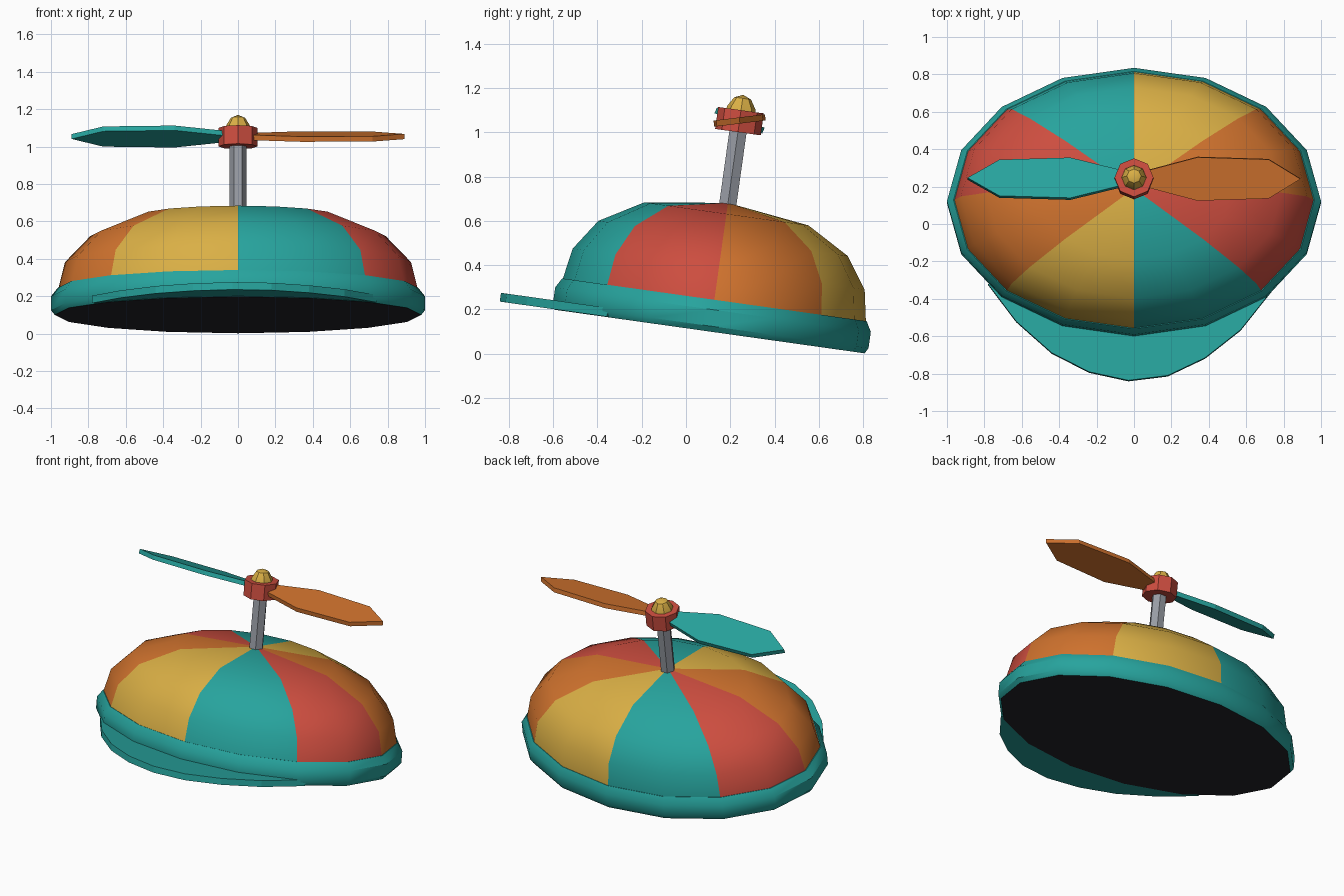
import bpy, bmesh, math
from mathutils import Matrix, Vector

if "Cube" in bpy.data.objects:
    bpy.data.objects.remove(bpy.data.objects["Cube"])

# The whole cap leans back by 8 degrees
TILT = Matrix.Translation((0, 0.108, 0.10)) @ Matrix.Rotation(math.radians(-8), 4, 'X')
DEPTH = 0.72  # cap depth relative to its width


def material(name, rgb):
    m = bpy.data.materials.new(name)
    m.diffuse_color = (*rgb, 1)
    m.use_nodes = True
    m.node_tree.nodes["Principled BSDF"].inputs["Base Color"].default_value = m.diffuse_color
    return m


teal = material("teal", (0.02, 0.37, 0.34))
red = material("red", (0.61, 0.075, 0.05))
orange = material("orange", (0.63, 0.17, 0.027))
yellow = material("yellow", (0.70, 0.43, 0.06))
grey = material("grey", (0.32, 0.34, 0.38))
black = material("black", (0.02, 0.018, 0.025))


def finish(name, bm, mats, matrix=Matrix(), smooth=None):
    bmesh.ops.recalc_face_normals(bm, faces=bm.faces)
    bm.transform(TILT @ matrix)
    mesh = bpy.data.meshes.new(name)
    bm.to_mesh(mesh)
    bm.free()
    for m in mats:
        mesh.materials.append(m)
    ob = bpy.data.objects.new(name, mesh)
    bpy.context.collection.objects.link(ob)
    if smooth:
        bpy.ops.object.select_all(action='DESELECT')
        ob.select_set(True)
        bpy.context.view_layer.objects.active = ob
        bpy.ops.object.shade_smooth_by_angle(angle=math.radians(smooth))
    return ob


def lathe(name, profile, sides, mats, depth=1, smooth=None, rule=None):
    """Turn (radius, height) points around the upright axis."""
    bm = bmesh.new()
    rings = []
    for r, h in profile:
        if r == 0:
            rings.append([bm.verts.new((0, 0, h))] * sides)
        else:
            angles = [math.tau * i / sides for i in range(sides)]
            rings.append([bm.verts.new((r * math.cos(a), depth * r * math.sin(a), h))
                          for a in angles])
    for level, (lo, hi) in enumerate(zip(rings, rings[1:])):
        for i in range(sides):
            j = (i + 1) % sides
            corners = list(dict.fromkeys((lo[i], lo[j], hi[j], hi[i])))
            face = bm.faces.new(corners)
            if rule:
                face.material_index = rule(level, i)
    return finish(name, bm, mats, smooth=smooth)


def slab(name, outline, bottom, top, mats, matrix=Matrix()):
    """Extrude a flat outline between two heights."""
    bm = bmesh.new()
    face = bm.faces.new([bm.verts.new((x, y, bottom)) for x, y in outline])
    new = bmesh.ops.extrude_face_region(bm, geom=[face])["geom"]
    bmesh.ops.translate(bm, vec=(0, 0, top - bottom),
                        verts=[v for v in new if isinstance(v, bmesh.types.BMVert)])
    return finish(name, bm, mats, matrix)


# Dome: eight panels in a repeating four-colour cycle
lathe("dome", [(0.965, 0.12), (0.96, 0.145), (0.925, 0.285), (0.79, 0.425),
               (0.52, 0.537), (0, 0.587)], 16,
      [orange, yellow, teal, red], DEPTH, 35, lambda level, i: (i // 2) % 4)

# Headband with the dark underside
lathe("headband", [(0, 0), (0.98, 0), (1.0, 0.025), (1.0, 0.10), (0.965, 0.145), (0.93, 0.14)],
      16, [teal, black], DEPTH, 35, lambda level, i: 1 if level == 0 else 0)

# Visor: crescent whose inner edge is tucked into the headband
outer = [(-0.78, -0.44), (-0.63, -0.64), (-0.44, -0.81), (-0.24, -0.913), (-0.03, -0.959),
         (0.18, -0.933), (0.38, -0.837), (0.57, -0.686), (0.74, -0.47)]
inner = []
for x, y in reversed(outer):
    k = 0.94 / math.hypot(x, y / DEPTH)
    inner.append((x * k, y * k))
slab("visor", outer + inner, 0.002, 0.042, [teal])

# Propeller shaft, hub and cap nut
lathe("shaft", [(0, 0.55), (0.045, 0.55), (0.045, 0.93), (0, 0.93)], 6, [grey])
lathe("hub", [(0, 0.91), (0.104, 0.91), (0.104, 1.01), (0, 1.01)], 8, [red])
lathe("cap_nut", [(0.068, 1.0), (0.064, 1.022), (0.038, 1.064), (0, 1.08)], 8, [yellow],
      smooth=30)

# Two blades pitched in opposite directions
half = [(0.07, 0.045), (0.34, 0.117), (0.72, 0.105)]
blade = [(x, -y) for x, y in half] + [(0.89, 0)] + [(x, y) for x, y in reversed(half)]
for name, turn, mat in (("right_blade", 0, orange), ("left_blade", math.pi, teal)):
    place = (Matrix.Translation((0, 0, 0.963)) @ Matrix.Rotation(turn, 4, 'Z')
             @ Matrix.Rotation(math.radians(15), 4, 'X'))
    slab(name, blade, -0.014, 0.014, [mat], place)
